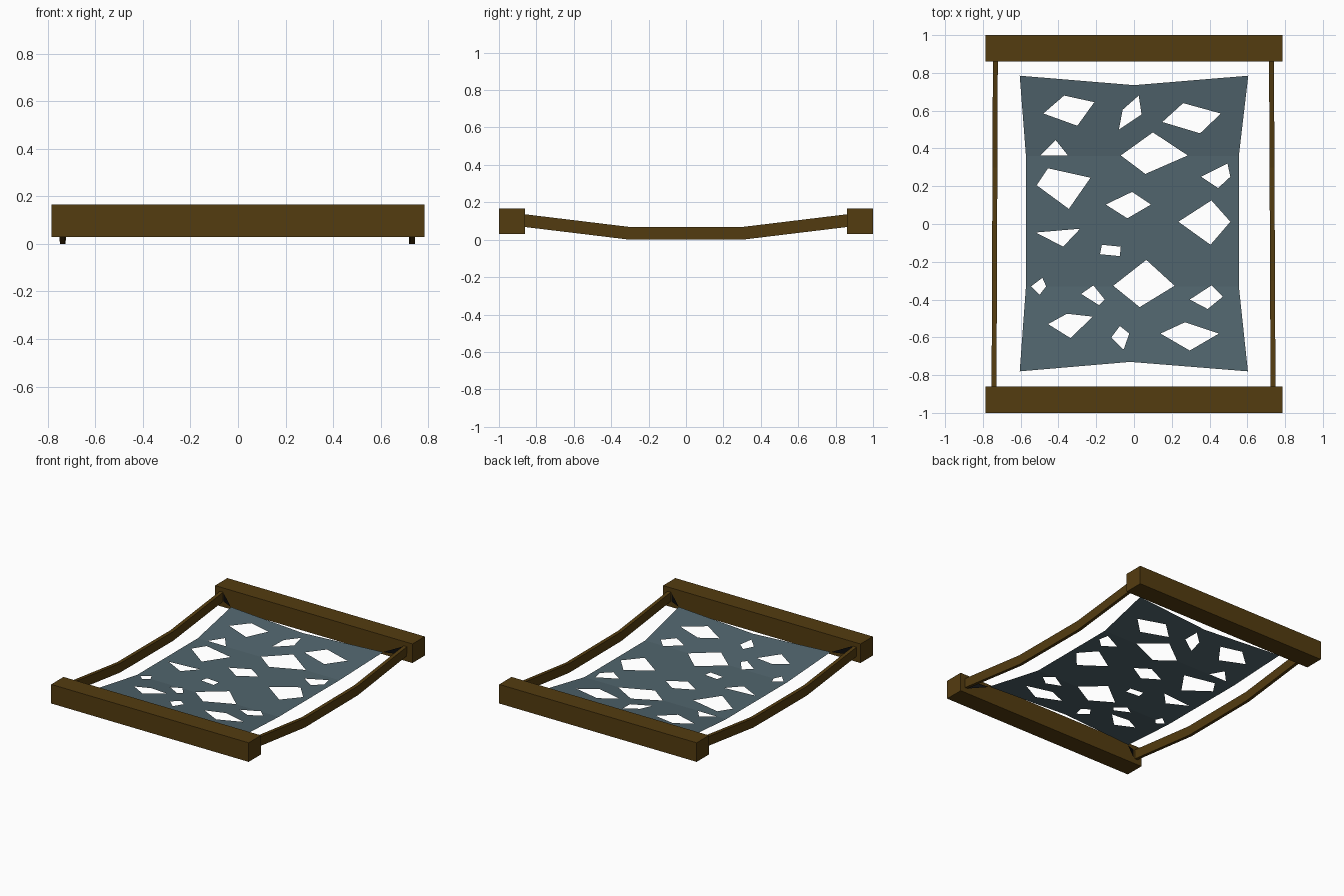
import bpy, bmesh


def material(name, rgb):
    m = bpy.data.materials.new(name)
    m.diffuse_color = (*rgb, 1)
    return m


WOOD = material("brown wood", (0.088, 0.045, 0.005))
CLOTH = material("slate cloth", (0.082, 0.130, 0.153))
CORD = material("black cord", (0.004, 0.004, 0.004))


def finish(bm, name, mat):
    mesh = bpy.data.meshes.new(name)
    bm.to_mesh(mesh)
    bm.free()
    mesh.materials.append(mat)
    obj = bpy.data.objects.new(name, mesh)
    bpy.context.collection.objects.link(obj)
    return obj


# End beams
def beam(name, y):
    bm = bmesh.new()
    bmesh.ops.create_cube(bm, size=1)
    for v in bm.verts:
        v.co = (v.co.x * 1.57, y + v.co.y * 0.14, 0.0985 + v.co.z * 0.137)
    finish(bm, name, WOOD)


beam("front_beam", -0.93)
beam("back_beam", 0.93)


# Sagging side rails: a box section swept along a bent path
def rail(name, x_front, x_back):
    bm = bmesh.new()
    rings = []
    for y, z in ((-0.87, 0.103), (-0.3, 0.034), (0.3, 0.034), (0.87, 0.103)):
        x = x_front + (x_back - x_front) * (y + 0.87) / 1.74
        rings.append([bm.verts.new((x + dx, y, z + dz)) for dx, dz in
                      ((-0.011, -0.034), (0.011, -0.034), (0.013, 0.034), (-0.013, 0.034))])
    for a, b in zip(rings, rings[1:]):
        for i in range(4):
            j = (i + 1) % 4
            bm.faces.new((a[i], a[j], b[j], b[i]))
    bm.faces.new(rings[0])
    bm.faces.new(rings[-1])
    bmesh.ops.recalc_face_normals(bm, faces=bm.faces)
    finish(bm, name, WOOD)


rail("left_rail", -0.741, -0.734)
rail("right_rail", 0.736, 0.728)

# Torn cloth: outline with holes, filled flat, then folded upward at both ends
outline = [(-0.605, 0.785), (-0.572, 0.36), (-0.572, -0.33), (-0.605, -0.78),
           (-0.02, -0.73), (0.603, -0.78), (0.555, -0.33), (0.555, 0.36),
           (0.605, 0.785), (0.0, 0.735)]
# Kite holes: left x, right x, side y, top point, bottom point
kites = [(-0.07, 0.285, 0.363, 0.10, 0.485, 0.06, 0.265),
         (-0.15, 0.09, 0.103, -0.01, 0.17, -0.035, 0.03),
         (0.235, 0.51, 0.012, 0.41, 0.125, 0.405, -0.11),
         (-0.545, -0.465, -0.33, -0.485, -0.285, -0.50, -0.375),
         (-0.11, 0.215, -0.327, 0.065, -0.19, 0.03, -0.44),
         (0.14, 0.45, -0.58, 0.27, -0.52, 0.295, -0.67)]
# Irregular tears
tears = [
    [(-0.48, 0.585), (-0.37, 0.68), (-0.21, 0.645), (-0.30, 0.52)],
    [(-0.08, 0.50), (-0.06, 0.605), (0.025, 0.68), (0.04, 0.58)],
    [(0.15, 0.54), (0.26, 0.64), (0.46, 0.585), (0.35, 0.48)],
    [(-0.495, 0.363), (-0.415, 0.445), (-0.35, 0.363)],
    [(-0.515, 0.205), (-0.455, 0.295), (-0.23, 0.245), (-0.345, 0.08)],
    [(0.355, 0.25), (0.495, 0.32), (0.51, 0.25), (0.445, 0.19)],
    [(-0.52, -0.045), (-0.285, -0.025), (-0.375, -0.12)],
    [(-0.17, -0.11), (-0.07, -0.12), (-0.075, -0.17), (-0.18, -0.16)],
    [(-0.28, -0.37), (-0.215, -0.325), (-0.155, -0.40), (-0.185, -0.43)],
    [(0.295, -0.40), (0.41, -0.325), (0.47, -0.385), (0.39, -0.45)],
    [(-0.455, -0.53), (-0.355, -0.475), (-0.22, -0.49), (-0.335, -0.605)],
    [(-0.12, -0.60), (-0.075, -0.54), (-0.025, -0.58), (-0.055, -0.665)]]
for xl, xr, y, xt, yt, xb, yb in kites:
    tears.append([(xl, y), (xt, yt), (xr, y), (xb, yb)])

bm = bmesh.new()
for loop in [outline] + tears:
    vs = [bm.verts.new((x, y, 0)) for x, y in loop]
    for a, b in zip(vs, vs[1:] + vs[:1]):
        bm.edges.new((a, b))
bmesh.ops.triangle_fill(bm, edges=bm.edges[:], use_beauty=True, normal=(0, 0, 1))
for fold in (0.36, -0.33):
    bmesh.ops.bisect_plane(bm, geom=bm.verts[:] + bm.edges[:] + bm.faces[:],
                           dist=0.0001, plane_co=(0, fold, 0), plane_no=(0, 1, 0))
for f in bm.faces:
    f.normal_update()
bmesh.ops.reverse_faces(bm, faces=[f for f in bm.faces if f.normal.z < 0])
for v in bm.verts:
    v.co.z = 0.036 + 0.125 * max(0, v.co.y - 0.36, -0.33 - v.co.y)
finish(bm, "torn_cloth", CLOTH)

# Corner ties: upright triangles from the cloth corners to the frame corners
bm = bmesh.new()
for sx in (-1, 1):
    for sy in (-1, 1):
        pts = ((0.605, 0.783, 0.09), (0.722, 0.862, 0.07), (0.722, 0.862, 0.135))
        bm.faces.new([bm.verts.new((sx * x, sy * y, z)) for x, y, z in pts])
finish(bm, "corner_ties", CORD)
